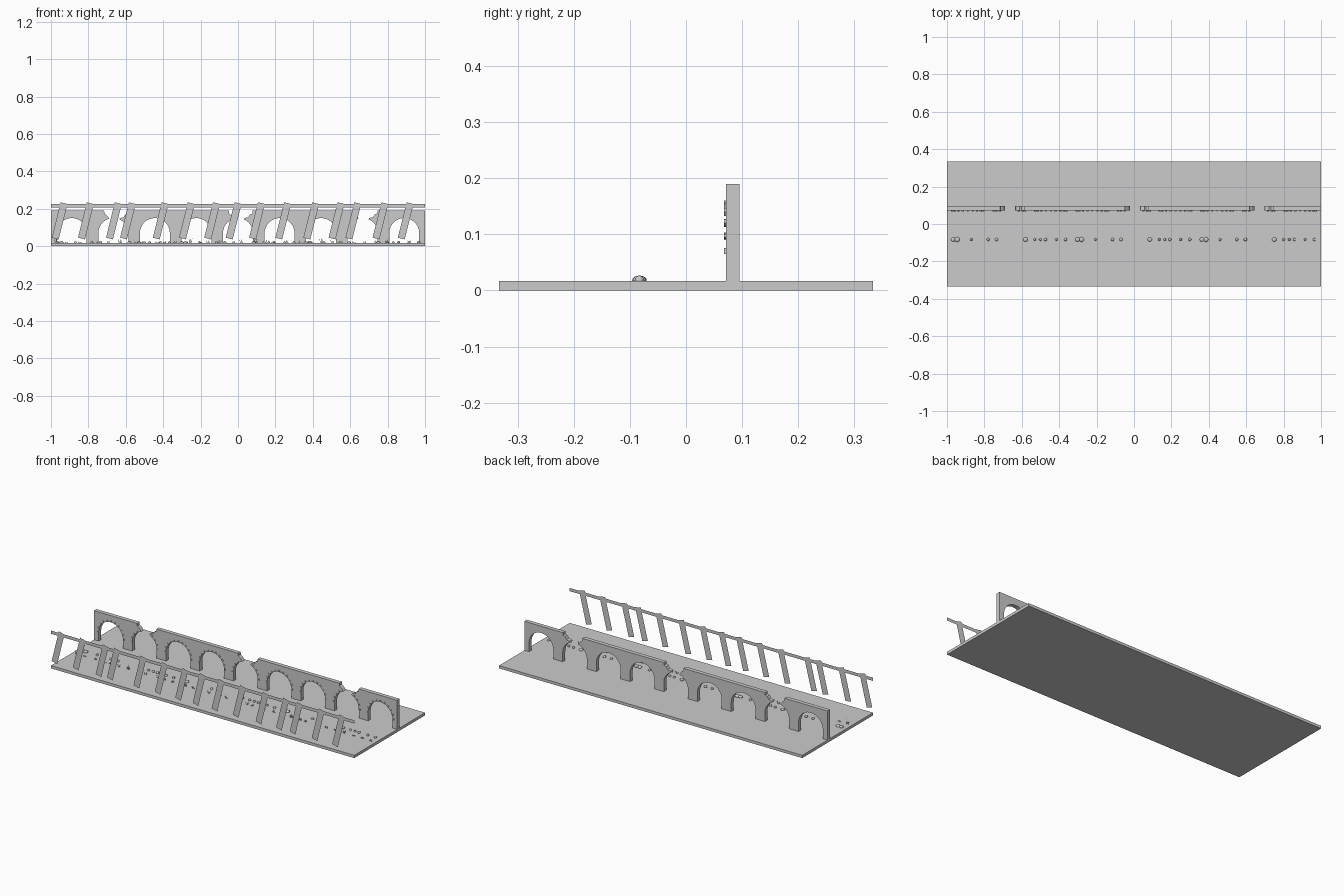
import bpy, bmesh, math, random
from mathutils import Matrix, Vector

random.seed(4)
if "Cube" in bpy.data.objects:
    bpy.data.objects.remove(bpy.data.objects["Cube"])

stone = bpy.data.materials.new("plain grey")
stone.use_nodes = True
GREY = (0.6, 0.6, 0.6, 1)
stone.diffuse_color = GREY
stone.node_tree.nodes["Principled BSDF"].inputs["Base Color"].default_value = GREY

GROUND = 0.0165
FRONT, BACK = 0.071, 0.095
ARCHES = 9
PITCH = 2 / ARCHES
RADIUS, SPRING = 0.08, 0.07
centres = [-1 + PITCH * (i + 0.5) for i in range(ARCHES)]


def finish(name, bm):
    mesh = bpy.data.meshes.new(name)
    bm.to_mesh(mesh)
    bm.free()
    mesh.materials.append(stone)
    obj = bpy.data.objects.new(name, mesh)
    bpy.context.collection.objects.link(obj)
    return obj


def add_box(bm, centre, size, turn=0):
    matrix = (Matrix.Translation(centre) @ Matrix.Rotation(turn, 4, "Y")
              @ Matrix.Diagonal((*size, 1)))
    bmesh.ops.create_cube(bm, size=1, matrix=matrix)


def add_panel(bm, points, y):
    bm.faces.new([bm.verts.new((x, y, z)) for x, z in points])


def add_prism(bm, points, y0, y1):
    face = bm.faces.new([bm.verts.new((x, y0, z)) for x, z in points])
    geom = bmesh.ops.extrude_face_region(bm, geom=[face])["geom"]
    moved = [v for v in geom if isinstance(v, bmesh.types.BMVert)]
    bmesh.ops.translate(bm, verts=moved, vec=(0, y1 - y0, 0))
    bmesh.ops.recalc_face_normals(bm, faces=bm.faces)


# Ground slab
bm = bmesh.new()
add_box(bm, (0, 0, GROUND / 2), (2, 0.666, GROUND))
finish("ground_slab", bm)

# Arcade wall outline
outline = [(1, GROUND), (1, 0.19), (-1, 0.19), (-1, GROUND)]
for c in centres:
    outline.append((c - RADIUS, GROUND))
    for i in range(25):
        a = math.pi * (1 - i / 24)
        outline.append((c + RADIUS * math.cos(a), SPRING + RADIUS * math.sin(a)))
    outline.append((c + RADIUS, GROUND))
bm = bmesh.new()
add_prism(bm, outline, FRONT, BACK)
wall = finish("arcade_wall", bm)

# Broken crowns
broken = centres[1::3]
notch = [(-0.05, 0.22), (-0.048, 0.175), (-0.035, 0.165), (-0.025, 0.152), (-0.015, 0.13),
         (0.025, 0.13), (0.035, 0.15), (0.055, 0.155), (0.065, 0.17), (0.078, 0.175), (0.08, 0.22)]
bm = bmesh.new()
for c in broken:
    add_prism(bm, [(c + x, z) for x, z in notch], FRONT - 0.05, BACK + 0.05)
cutter = finish("notch_cutter", bm)
cutter.hide_render = True
cutter.hide_viewport = True
cut = wall.modifiers.new("broken_crowns", "BOOLEAN")
cut.operation = "DIFFERENCE"
cut.solver = "EXACT"
cut.object = cutter

# Small stones around the arch rims
bm = bmesh.new()
for c in centres:
    for i in range(11):
        a = math.pi * i / 10
        if c in broken and 3 < i < 7:
            continue
        r = RADIUS + 0.006
        add_box(bm, (c + r * math.cos(a), FRONT - 0.001, SPRING + r * math.sin(a)),
                (0.009, 0.004, random.uniform(0.006, 0.011)), -a)
finish("arch_rim_stones", bm)

# Leaning fence slats, flat sheets
bm = bmesh.new()
tops = [-0.93, -0.79, -0.64, -0.565, -0.39, -0.25, -0.115, 0, 0.125, 0.265, 0.415, 0.55, 0.64, 0.785, 0.92]
lean = math.radians(14)
along = Vector((math.sin(lean), math.cos(lean)))
across = Vector((math.cos(lean), -math.sin(lean))) * 0.019
for x in tops:
    top = Vector((x, 0.23))
    foot = top - along * 0.195
    add_panel(bm, [foot - across, foot + across, top + across, top - across], -0.333)
finish("fence_slats", bm)

# Fence rail, flat sheet
bm = bmesh.new()
add_panel(bm, [(-1, 0.206), (1, 0.206), (1, 0.225), (-1, 0.225)], -0.3325)
finish("fence_rail", bm)

# Pebbles in a repeating row: offset and half width
row = [(0, 0.012), (0.05, 0.007), (0.08, 0.007), (0.107, 0.008), (0.165, 0.007), (0.214, 0.008),
       (0.278, 0.012), (0.3, 0.013), (0.375, 0.007), (0.465, 0.008), (0.51, 0.009)]
bm = bmesh.new()
for start in (-1.245, -0.58, 0.085, 0.75):
    for offset, size in row:
        x = start + offset
        if abs(x) < 0.98:
            matrix = (Matrix.Translation((x, -0.083, GROUND + 0.002))
                      @ Matrix.Diagonal((size, size, 0.008, 1)))
            bmesh.ops.create_uvsphere(bm, u_segments=12, v_segments=8, radius=1, matrix=matrix)
pebbles = finish("pebbles", bm)

# Grass tufts made of thin blades
bm = bmesh.new()
for i in range(34):
    x = -0.97 + i * 0.0585 + random.uniform(-0.015, 0.015)
    for k in (-1, 0, 1):
        foot = x + k * 0.005
        tip = foot + k * 0.004
        height = random.uniform(0.008, 0.02) + (0.013 if i % 6 == 0 else 0)
        add_panel(bm, [(foot - 0.002, GROUND), (foot + 0.002, GROUND), (tip, GROUND + height)], -0.134)
finish("grass_tufts", bm)
